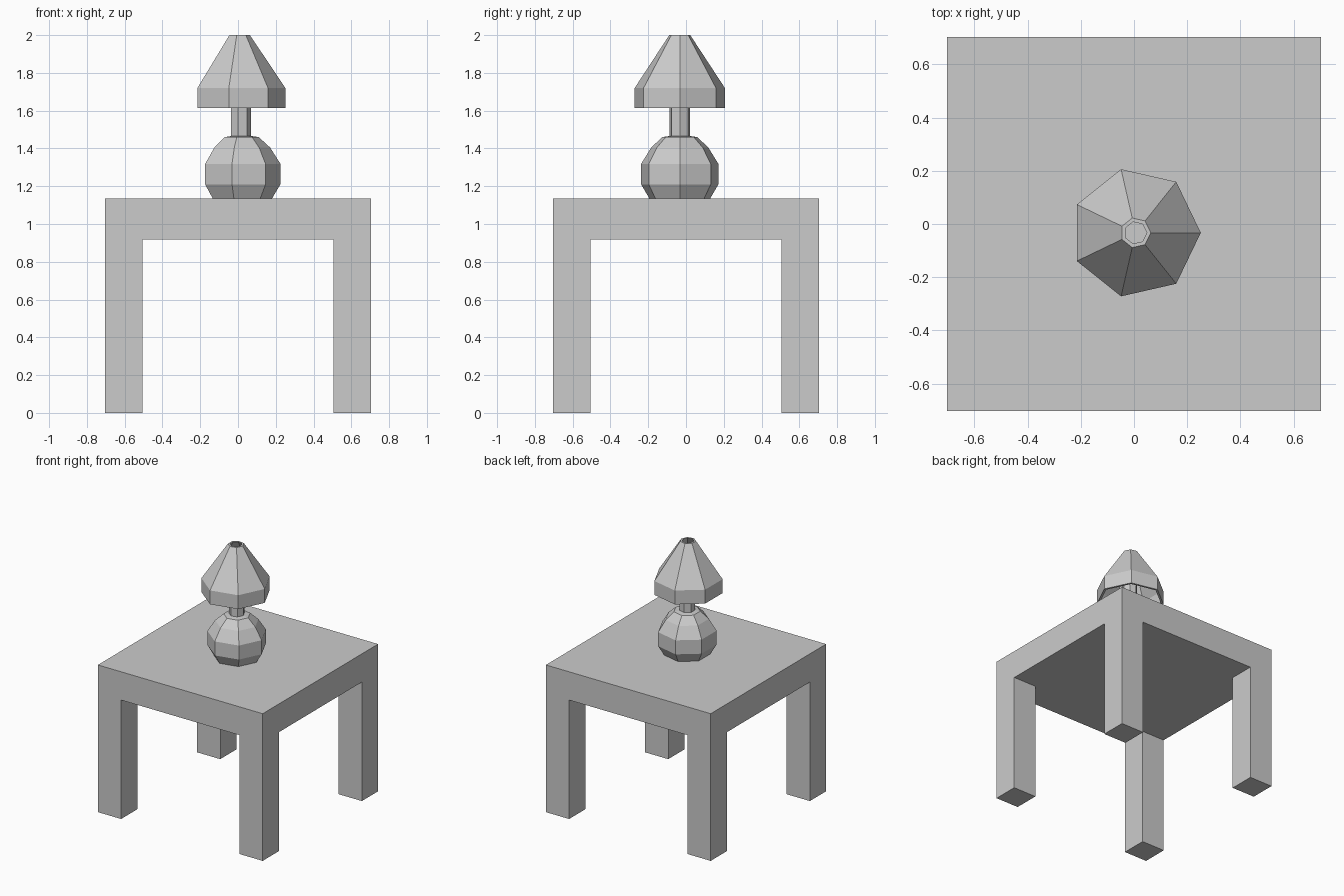
import bpy, bmesh, math
from mathutils import Vector

if "Cube" in bpy.data.objects:
    bpy.data.objects.remove(bpy.data.objects["Cube"])


def finish(name, bm):
    bmesh.ops.recalc_face_normals(bm, faces=bm.faces)
    mesh = bpy.data.meshes.new(name)
    bm.to_mesh(mesh)
    bm.free()
    obj = bpy.data.objects.new(name, mesh)
    bpy.context.collection.objects.link(obj)
    return obj


def lathe(name, profile, cx, cy=-0.033, sides=7, caps=True, closed=False):
    """Turn (radius, z) points into a faceted body with a corner at +x."""
    bm = bmesh.new()
    rings = []
    for r, z in profile:
        angles = [2 * math.pi * i / sides for i in range(sides)]
        rings.append([bm.verts.new((cx + r * math.cos(a), cy + r * math.sin(a), z))
                      for a in angles])
    pairs = list(zip(rings, rings[1:]))
    if closed:
        pairs.append((rings[-1], rings[0]))
    for lo, hi in pairs:
        for i in range(sides):
            j = (i + 1) % sides
            bm.faces.new((lo[i], lo[j], hi[j], hi[i]))
    if caps and not closed:
        bm.faces.new(rings[0])
        bm.faces.new(rings[-1])
    return finish(name, bm)


# Table: thick slab whose corner cells are extruded down into legs
HALF, INNER, UNDER, TOP = 0.703, 0.505, 0.917, 1.135
bm = bmesh.new()
cuts = (-HALF, -INNER, INNER, HALF)
grid = [[bm.verts.new((x, y, UNDER)) for y in cuts] for x in cuts]
cells = [bm.faces.new((grid[i][j], grid[i + 1][j], grid[i + 1][j + 1], grid[i][j + 1]))
         for i in range(3) for j in range(3)]
corners = [cells[k] for k in (0, 2, 6, 8)]
rim = [e for e in bm.edges if e.is_boundary]
walls = bmesh.ops.extrude_edge_only(bm, edges=rim)["geom"]
for v in walls:
    if isinstance(v, bmesh.types.BMVert):
        v.co.z = TOP
bmesh.ops.contextual_create(bm, geom=[e for e in bm.edges if e.is_boundary])
for foot in corners:
    new = bmesh.ops.extrude_discrete_faces(bm, faces=[foot])["faces"][0]
    for v in new.verts:
        v.co.z = 0
bmesh.ops.dissolve_limit(bm, angle_limit=0.01, verts=bm.verts, edges=bm.edges)
finish("table", bm)

# Lamp base: faceted ball, cut flat where it rests on the table
lathe("lamp_base", [(0.165, 1.135), (0.21, 1.21), (0.21, 1.318),
                    (0.155, 1.405), (0.095, 1.46), (0.055, 1.466)], 0.015)

# Lamp stem, rising up inside the shade
lathe("lamp_stem", [(0.055, 1.45), (0.055, 1.92)], 0.013)

# Lamp shade: hollow shell, open at both ends
lathe("lamp_shade", [(0.245, 1.613), (0.245, 1.72), (0.057, 2.0),
                     (0.042, 2.0), (0.228, 1.715), (0.228, 1.613)], 0.006, closed=True)
